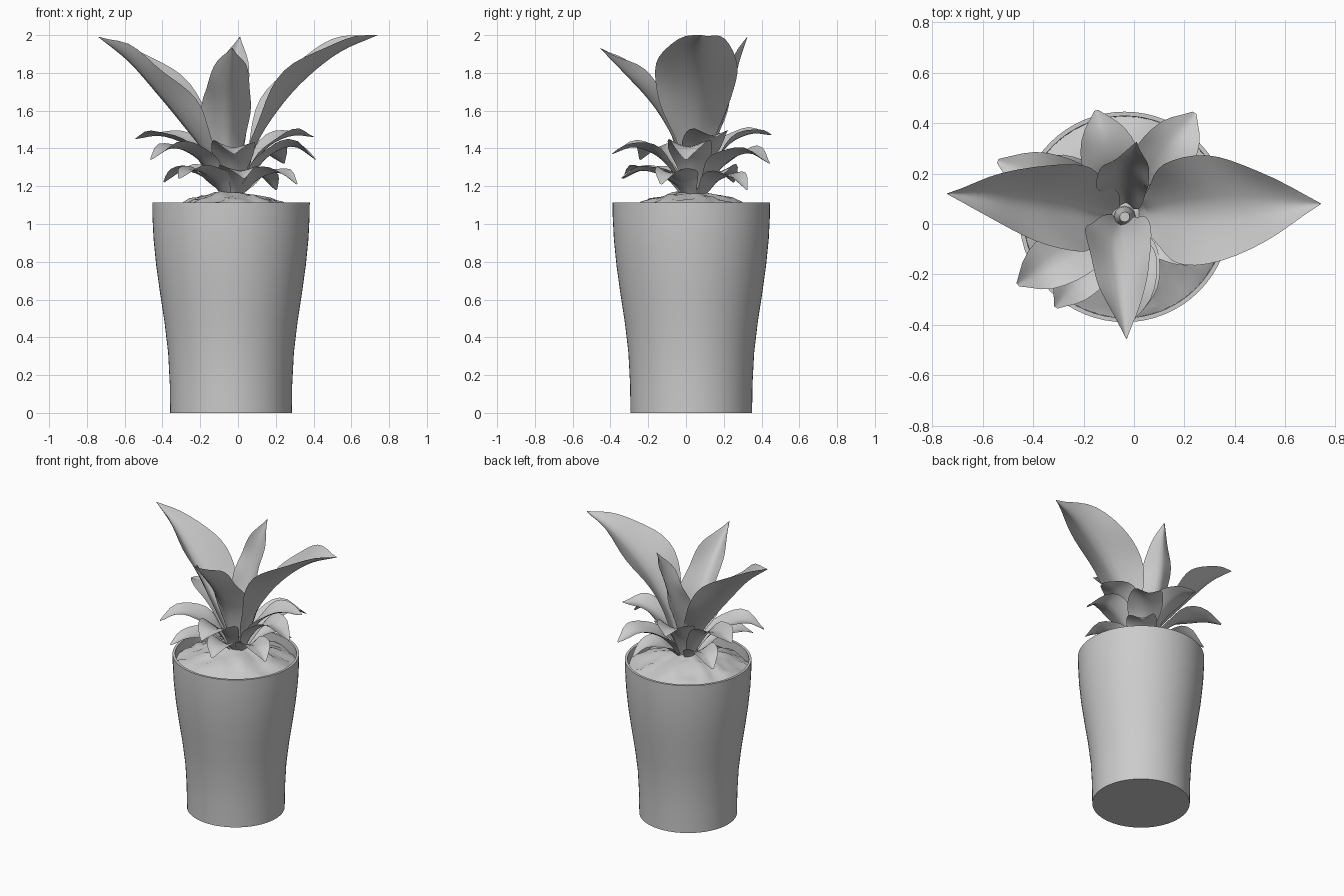
import bpy
import bmesh
import math
import random
from mathutils import Vector, noise

if "Cube" in bpy.data.objects:
    bpy.data.objects.remove(bpy.data.objects["Cube"], do_unlink=True)

random.seed(4)
CENTRE = Vector((-0.037, 0.028, 0))


def make_material(name, colour):
    mat = bpy.data.materials.new(name)
    mat.use_nodes = True
    mat.diffuse_color = colour
    mat.node_tree.nodes["Principled BSDF"].inputs["Base Color"].default_value = colour
    return mat


GREY = make_material("plain grey", (0.6, 0.6, 0.6, 1))


def finish(name, bm, angle):
    mesh = bpy.data.meshes.new(name)
    bm.to_mesh(mesh)
    bm.free()
    mesh.materials.append(GREY)
    obj = bpy.data.objects.new(name, mesh)
    bpy.context.collection.objects.link(obj)
    bpy.ops.object.select_all(action="DESELECT")
    obj.select_set(True)
    bpy.context.view_layer.objects.active = obj
    bpy.ops.object.shade_smooth_by_angle(angle=math.radians(angle))


def lathe(name, profile, sides, bump=0.0):
    """Spin (radius, height) pairs around the pot axis and close the last ring."""
    bm = bmesh.new()
    rings = []
    for r, z in profile:
        ring = []
        for i in range(sides):
            a = math.tau * i / sides
            p = CENTRE + Vector((r * math.cos(a), r * math.sin(a), z))
            p.z += bump * noise.noise(p * 12)
            ring.append(bm.verts.new(p))
        rings.append(ring)
    for low, high in zip(rings, rings[1:]):
        for i in range(sides):
            j = (i + 1) % sides
            bm.faces.new((low[i], low[j], high[j], high[i]))
    bm.faces.new(rings[-1])
    finish(name, bm, 40)


def sample(values, t):
    """Smooth curve through evenly spaced values (numbers or vectors)."""
    s = t * (len(values) - 1)
    i = min(int(s), len(values) - 2)
    f = s - i
    b, c = values[i], values[i + 1]
    a = values[i - 1] if i else b * 2 - c
    d = values[i + 2] if i + 2 < len(values) else c * 2 - b
    return (b * 2 + (c - a) * f + (a * 2 - b * 5 + c * 4 - d) * f ** 2
            + (b * 3 - a - c * 3 + d) * f ** 3) * 0.5


def leaf(name, path, widths, cup, wave=0.014, rows=20, half=4):
    """Blade along a midrib, cupped upward towards both edges."""
    path = [Vector(p) for p in path]
    out = path[-1] - path[0]
    side = Vector((-out.y, out.x, 0)).normalized()
    phase = random.uniform(0, 6)
    bm = bmesh.new()
    grid = []
    for k in range(rows + 1):
        t = k / rows
        p = sample(path, t)
        tangent = (sample(path, min(t + 0.02, 1)) - sample(path, max(t - 0.02, 0))).normalized()
        up = tangent.cross(side).normalized()
        w = max(sample(widths, t), 0.002)
        row = []
        for m in range(-half, half + 1):
            u = m / half
            lift = cup * w * abs(u) ** 1.4
            lift += wave * u * u * math.sin(t * 14 + phase + u) * min(1, w * 12)
            row.append(bm.verts.new(p + side * w * u + up * lift))
        grid.append(row)
    for a, b in zip(grid, grid[1:]):
        for m in range(2 * half):
            bm.faces.new((a[m], a[m + 1], b[m + 1], b[m]))
    finish(name, bm, 60)


# Pot with a closed base, a thin rim and a hollow top
lathe("pot", [(0.0005, 0), (0.322, 0), (0.324, 0.15), (0.333, 0.32), (0.352, 0.48),
              (0.375, 0.63), (0.396, 0.78), (0.410, 0.92), (0.416, 1.04), (0.417, 1.115),
              (0.400, 1.115), (0.398, 1.0)], 64)

# Lumpy soil mound
lathe("soil", [(0.399, 1.05), (0.37, 1.065), (0.32, 1.085), (0.27, 1.105), (0.22, 1.125),
               (0.17, 1.14), (0.12, 1.155), (0.07, 1.165), (0.02, 1.17)], 48, 0.03)

# Four tall leaves
leaf("tall_leaf_left",
     [(0.03, 0.05, 1.15), (0.09, 0.05, 1.4), (0.21, 0.05, 1.6),
      (0.36, 0.06, 1.77), (0.54, 0.07, 1.91), (0.74, 0.08, 2.0)],
     [0.03, 0.09, 0.19, 0.215, 0.14, 0], 0.48)
leaf("tall_leaf_right",
     [(-0.08, 0.04, 1.15), (-0.17, 0.05, 1.36), (-0.29, 0.07, 1.52),
      (-0.43, 0.09, 1.69), (-0.58, 0.11, 1.86), (-0.74, 0.12, 1.99)],
     [0.03, 0.10, 0.165, 0.16, 0.10, 0], 0.85)
leaf("tall_leaf_front",
     [(-0.05, 0.01, 1.15), (-0.06, -0.04, 1.38), (-0.06, -0.11, 1.53),
      (-0.05, -0.2, 1.66), (-0.04, -0.32, 1.79), (-0.03, -0.455, 1.93)],
     [0.03, 0.09, 0.13, 0.115, 0.085, 0], 0.8)
leaf("tall_leaf_back",
     [(-0.03, 0.08, 1.15), (-0.04, 0.14, 1.38), (-0.04, 0.2, 1.55),
      (-0.03, 0.245, 1.7), (-0.01, 0.28, 1.85), (0.01, 0.325, 1.99)],
     [0.03, 0.08, 0.10, 0.10, 0.07, 0], 0.6)


def drooping_leaf(name, tip, rise, width):
    """Short leaf that climbs from the stem, arches and drops to its tip."""
    tip = Vector(tip)
    root = Vector((-0.03, 0.04, 1.12))
    path = [root.lerp(tip, f) for f in (0.08, 0.24, 0.46, 0.74, 1)]
    height = tip.z - root.z
    for p, share, arch in zip(path, (0, 0.5, 0.8, 0.95, 1), (0, 0.3, 0.7, 0.8, 0)):
        p.z = root.z + height * share + arch * rise
    leaf(name, path, [0.02, width * 0.6, width, width * 0.85, 0.008], 0.33, 0.008, 14)


# Upper and lower tiers of small arching leaves: tip, then height of the arch
UPPER = [((-0.54, 0.25, 1.45), 0.04), ((-0.46, -0.24, 1.34), 0.09),
         ((-0.02, -0.39, 1.37), 0.06), ((0.41, 0.0, 1.34), 0.1),
         ((0.40, 0.16, 1.46), 0.03), ((-0.15, 0.45, 1.47), 0.03),
         ((0.24, 0.44, 1.32), 0.08)]
LOWER = [((-0.31, -0.33, 1.24), 0.06), ((0.03, -0.34, 1.24), 0.06),
         ((0.31, -0.13, 1.21), 0.08), ((0.2, 0.32, 1.18), 0.09),
         ((-0.39, 0.25, 1.22), 0.08)]
for tier, tips, width in (("upper", UPPER, 0.115), ("lower", LOWER, 0.1)):
    for i, (tip, rise) in enumerate(tips):
        drooping_leaf(f"{tier}_leaf_{i + 1}", tip, rise, width)

# Short central stem holding the leaves
lathe("stem", [(0.05, 1.1), (0.04, 1.2), (0.02, 1.3)], 12)
